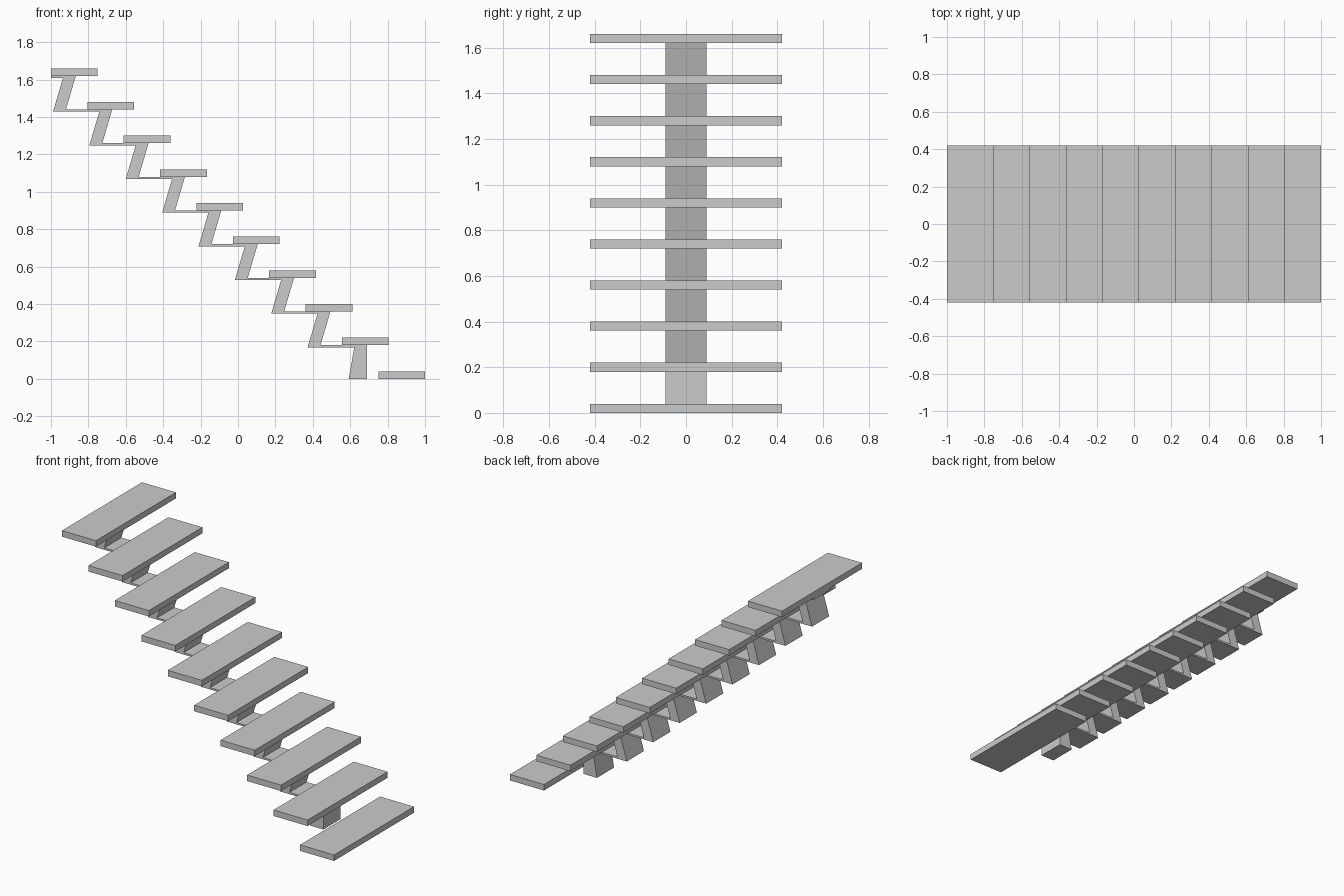
import bpy, bmesh

if "Cube" in bpy.data.objects:
    bpy.data.objects.remove(bpy.data.objects["Cube"])

STEPS, RISE, RUN = 10, 0.18, 1.75 / 9
DEPTH, THICK, HALF_W = 0.25, 0.04, 0.42
SPINE_HALF, PLATE = 0.09, 0.012


def extrude_profile(name, pts, half):
    """Prism from an x/z outline, centred on y = 0."""
    bm = bmesh.new()
    face = bm.faces.new([bm.verts.new((x, -half, z)) for x, z in pts])
    ext = bmesh.ops.extrude_face_region(bm, geom=[face])
    moved = [v for v in ext["geom"] if isinstance(v, bmesh.types.BMVert)]
    bmesh.ops.translate(bm, vec=(0, 2 * half, 0), verts=moved)
    bmesh.ops.recalc_face_normals(bm, faces=bm.faces)
    mesh = bpy.data.meshes.new(name)
    bm.to_mesh(mesh)
    bm.free()
    obj = bpy.data.objects.new(name, mesh)
    bpy.context.collection.objects.link(obj)
    return obj


def left(k):
    return 0.75 - k * RUN


# Treads, bottom to top
for k in range(STEPS):
    x, z = left(k), k * RISE
    extrude_profile(f"tread_{k + 1}",
                    [(x, z), (x + DEPTH, z), (x + DEPTH, z + THICK), (x, z + THICK)], HALF_W)

# Zigzag centre spine: straight foot, then slanted risers joined by thin plates
upper = [(0.69, 0.0), (0.69, RISE)]
lower = [(0.592, 0.0), (0.622, RISE - PLATE)]
for k in range(2, STEPS):
    x, z = left(k), (k - 1) * RISE
    upper += [(x + 0.08, z), (x + 0.133, z + RISE)]
    lower += [(x + 0.011, z - PLATE), (x + 0.064, z + RISE - PLATE)]
top = (STEPS - 1) * RISE
upper.append((-1.0, top))
lower.append((-1.0, top - PLATE))
extrude_profile("centre_spine", upper + lower[::-1], SPINE_HALF)
